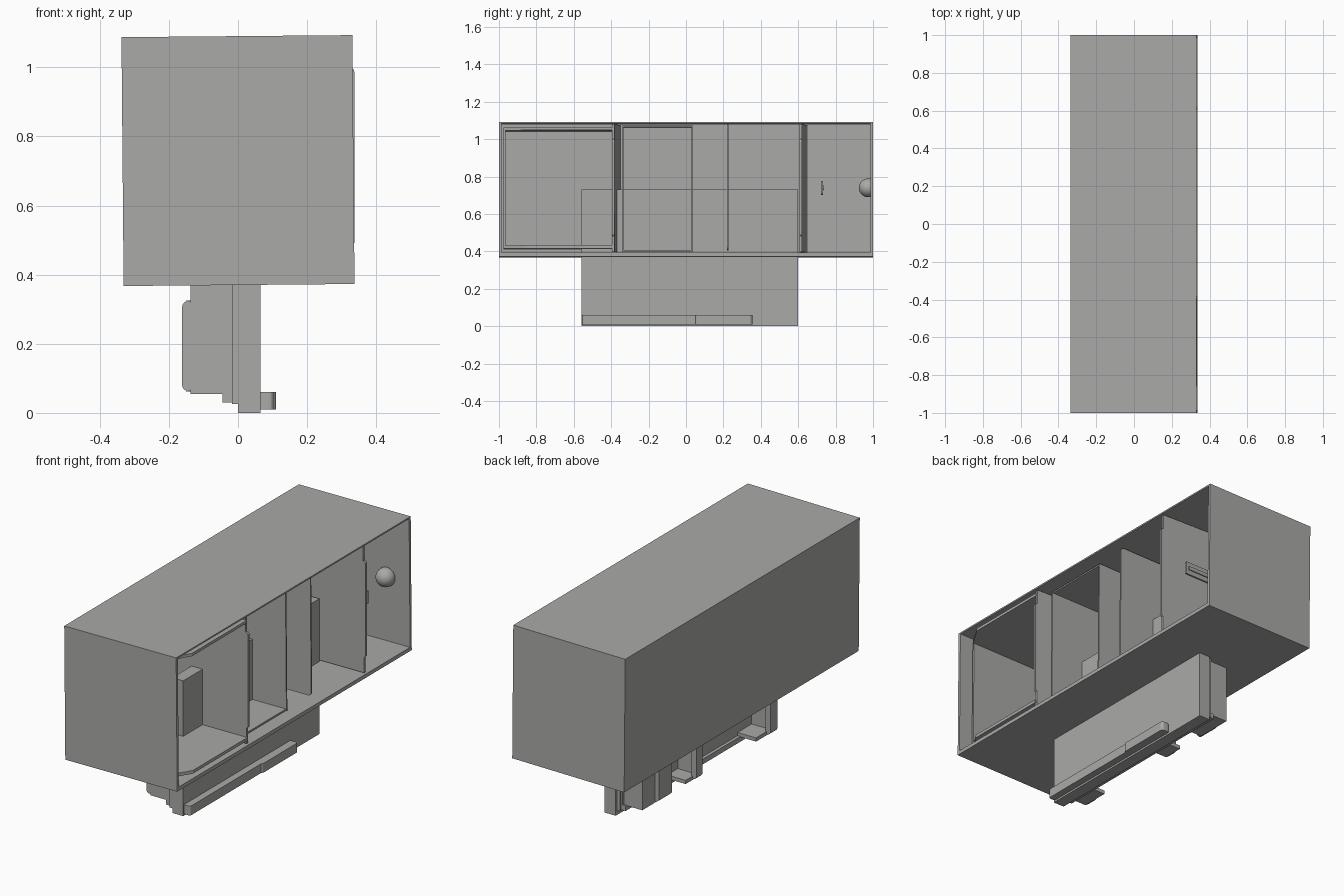
import bpy, bmesh, math
from mathutils import Matrix, Vector

cube = bpy.data.objects.get("Cube")
if cube:
    bpy.data.objects.remove(cube, do_unlink=True)

grey = bpy.data.materials.new("warm_grey")
grey.use_nodes = True
grey.diffuse_color = (0.4, 0.4, 0.39, 1)
grey.node_tree.nodes["Principled BSDF"].inputs["Base Color"].default_value = (0.4, 0.4, 0.39, 1)

# The housing leans very slightly about the lengthwise axis
CENTRE = Vector((0, 0, 0.73))
LEAN = Matrix.Translation(CENTRE) @ Matrix.Rotation(math.radians(-0.5), 4, 'Y') @ Matrix.Translation(-CENTRE)


def finish(name, bm, lean=False):
    bmesh.ops.recalc_face_normals(bm, faces=bm.faces)
    if lean:
        bm.transform(LEAN)
    mesh = bpy.data.meshes.new(name)
    bm.to_mesh(mesh)
    bm.free()
    obj = bpy.data.objects.new(name, mesh)
    bpy.context.collection.objects.link(obj)
    mesh.materials.append(grey)
    return obj


def box(name, x, y, z, lean=False, round_axis=None, radius=0.02):
    """Box from ranges, optionally rounding the edges along one axis."""
    bm = bmesh.new()
    bmesh.ops.create_cube(bm, size=1)
    for v in bm.verts:
        v.co = Vector([r[0] if c < 0 else r[1] for c, r in zip(v.co, (x, y, z))])
    if round_axis is not None:
        edges = [e for e in bm.edges
                 if abs((e.verts[0].co - e.verts[1].co).normalized()[round_axis]) > 0.9]
        bmesh.ops.bevel(bm, geom=edges, offset=radius, segments=4, profile=0.5, affect='EDGES')
    return finish(name, bm, lean)


def prism(name, points, z, lean=True):
    """Flat outline in x and y, raised between two heights."""
    bm = bmesh.new()
    face = bm.faces.new([bm.verts.new((px, py, z[0])) for px, py in points])
    top = bmesh.ops.extrude_face_region(bm, geom=[face])["geom"]
    bmesh.ops.translate(bm, verts=[g for g in top if isinstance(g, bmesh.types.BMVert)],
                        vec=(0, 0, z[1] - z[0]))
    return finish(name, bm, lean)


# Housing: a box open on its +x side
bm = bmesh.new()
bmesh.ops.create_cube(bm, size=1)
bmesh.ops.scale(bm, verts=bm.verts, vec=(0.668, 2, 0.72))
bmesh.ops.translate(bm, verts=bm.verts, vec=CENTRE)
bm.normal_update()
mouth = max(bm.faces, key=lambda f: f.normal.x)
bmesh.ops.inset_region(bm, faces=[mouth], thickness=0.02)
for v in mouth.verts:
    v.co.z += 0.006
inner = bmesh.ops.extrude_face_region(bm, geom=[mouth])["geom"]
bmesh.ops.translate(bm, verts=[g for g in inner if isinstance(g, bmesh.types.BMVert)],
                    vec=(-0.648, 0, 0))
bmesh.ops.delete(bm, geom=[mouth], context='FACES_ONLY')
finish("housing", bm, lean=True)

FLOOR, ROOF, BACK = 0.395, 1.077, -0.316

# First compartment: chamfered shelves and an end lining
for label, z in (("lower", (0.413, 0.43)), ("upper", (1.045, 1.06))):
    prism(label + "_shelf", [(BACK, -0.975), (0.26, -0.975), (0.33, -0.86),
                             (0.33, -0.39), (BACK, -0.39)], z)
box("end_lining", (BACK, 0.26), (-0.975, -0.965), (0.42, 1.055), True)

# Tapered dividers with a raised lip on their front edge
for label, y, side in (("front", -0.395, 0.045), ("rear", 0.607, 0.043)):
    prism(label + "_divider", [(BACK, y), (0.325, y), (0.325, y + 0.013), (BACK, y + side)],
          (FLOOR, ROOF))
    box(label + "_divider_lip", (0.3, 0.337), (y, y + 0.013), (0.48, 1.0), False, 1, 0.015)

# Second compartment: a thin walled sleeve
for label, y in (("front", -0.342), ("rear", 0.03)):
    box("sleeve_wall_" + label, (BACK, 0.265), (y, y + 0.008), (FLOOR, 1.068), True)
for label, z in (("floor", (FLOOR, 0.404)), ("roof", (1.062, 1.07))):
    box("sleeve_" + label, (BACK, 0.262), (-0.342, 0.038), z, True)

# Middle partition
box("middle_partition", (BACK, 0.28), (0.22, 0.228), (0.405, 1.076), True, 1, 0.02)

# Last compartment: latch tab and round knob
box("latch_tab", (BACK, 0.265), (0.722, 0.733), (0.705, 0.775), True)
box("latch_rib", (BACK, 0.25), (0.733, 0.739), (0.73, 0.75), True)
bm = bmesh.new()
bmesh.ops.create_uvsphere(bm, u_segments=32, v_segments=16, radius=0.05)
bmesh.ops.rotate(bm, verts=bm.verts, matrix=Matrix.Rotation(math.pi / 2, 3, 'X'))
bmesh.ops.bisect_plane(bm, geom=bm.verts[:] + bm.edges[:] + bm.faces[:], plane_co=(0, 0.012, 0),
                       plane_no=(0, 1, 0), clear_outer=True)
bmesh.ops.translate(bm, verts=bm.verts, vec=(0.2, 0.974, 0.74))
for f in bm.faces:
    f.smooth = True
finish("knob", bm)

# Mounting plate passing up into the housing
box("mounting_plate", (0, 0.065), (-0.56, 0.6), (0, 0.73))
box("foot_rail", (0.06, 0.103), (-0.555, 0.06), (0.01, 0.06), False, 2, 0.012)
box("foot_rail_bump", (0.06, 0.11), (0.05, 0.355), (0.01, 0.06), False, 2, 0.015)

# Stepped backing behind the plate
box("backing_strip", (-0.018, 0.002), (-0.56, 0.59), (0.025, 0.38))
box("backing_ledge", (-0.045, -0.01), (-0.55, 0.58), (0.03, 0.058))
box("backing_step", (-0.028, -0.01), (-0.55, 0.58), (0.03, 0.38))

# Rear brackets: solid block, thin rib and an end bracket with a shelf
box("rear_block", (-0.138, -0.02), (0.37, 0.57), (0.055, 0.38))
box("rear_block_tab", (-0.162, -0.12), (0.35, 0.46), (0.062, 0.325), False, 1, 0.02)
for label, y, shelf in (("middle", (0.09, 0.11), (0.09, 0.2)),
                        ("front", (-0.55, -0.52), (-0.55, -0.4))):
    box(label + "_rib", (-0.138, -0.02), y, (0.055, 0.38))
    box(label + "_rib_shelf", (-0.138, -0.02), shelf, (0.055, 0.075))
    box(label + "_rib_tab", (-0.162, -0.13), (y[0], y[1] + 0.03), (0.062, 0.325), False, 1, 0.02)
